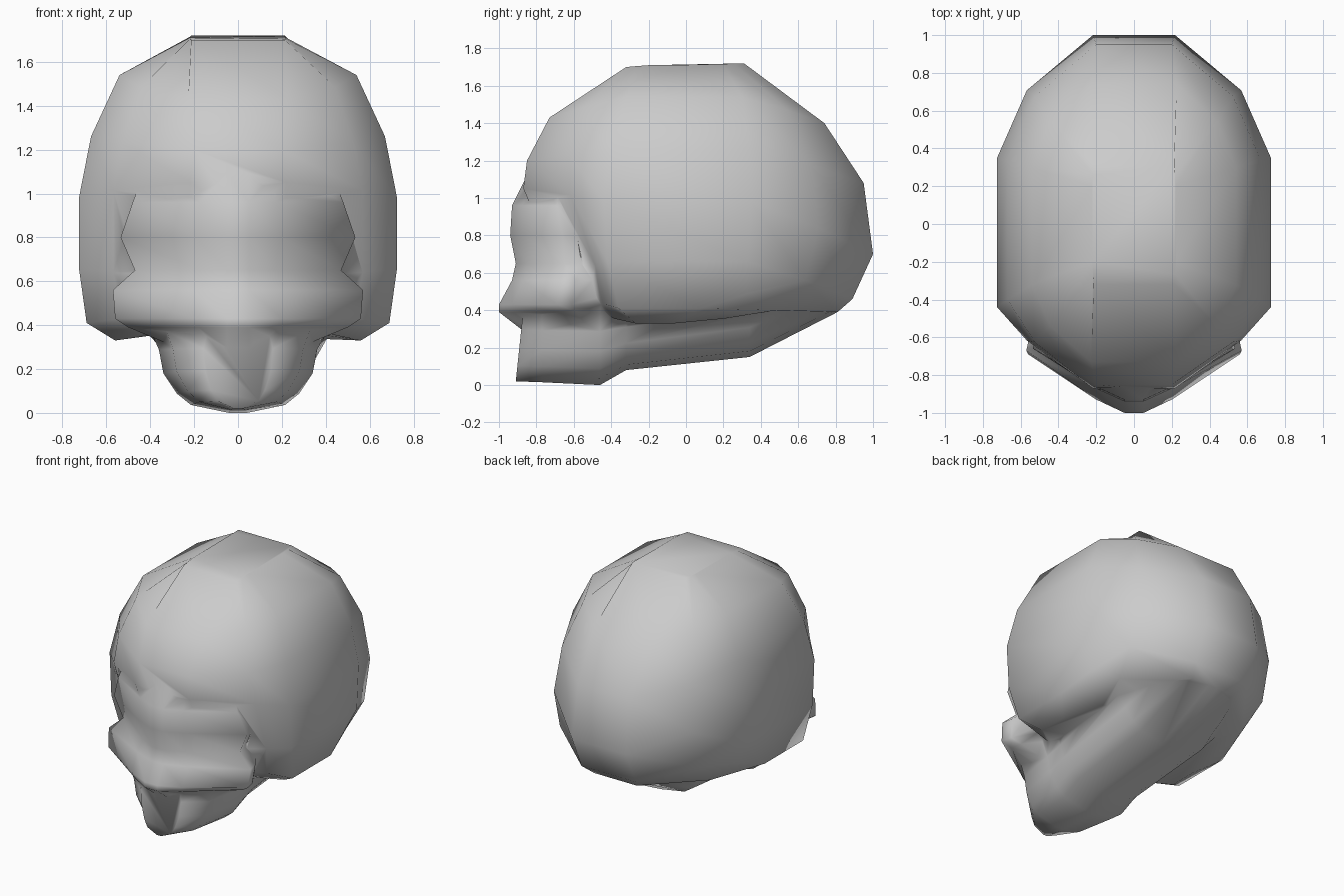
import bpy, bmesh, math

if "Cube" in bpy.data.objects:
    bpy.data.objects.remove(bpy.data.objects["Cube"])


def loft(name, half_rings):
    """Mirror each half ring across x, bridge them in order and cap both ends."""
    bm = bmesh.new()
    rings = []
    for half in half_rings:
        full = half + [(-x, y, z) for x, y, z in reversed(half)]
        rings.append([bm.verts.new(p) for p in full])
    n = len(rings[0])
    for a, b in zip(rings, rings[1:]):
        for i in range(n):
            j = (i + 1) % n
            bm.faces.new((a[i], a[j], b[j], b[i]))
    bm.faces.new(rings[0])
    bm.faces.new(rings[-1])
    bmesh.ops.recalc_face_normals(bm, faces=bm.faces[:])
    mesh = bpy.data.meshes.new(name)
    bm.to_mesh(mesh)
    bm.free()
    obj = bpy.data.objects.new(name, mesh)
    bpy.context.collection.objects.link(obj)
    return obj


def mix(a, b, t):
    return a + (b - a) * t


# Cranium: tilted octagonal rings, from the crown down
def cranium_ring(zf, zs, zb, yf, y1, y2, yb, w, k, p):
    return [(w * k, yf, zf),
            (w * mix(k, 1, 0.69), mix(y1, yf, p), mix(zs, zf, 0.5)),
            (w, y1, zs), (w, y2, zs),
            (w * mix(k, 1, 0.69), mix(y2, yb, 0.55), mix(zs, zb, 0.5)),
            (w * k, yb, zb)]


# front/side/back z, front y, side y range, back y, half width,
# flat fraction, fullness of the front corner
skull = loft("skull", [cranium_ring(*r) for r in (
    (1.70, 1.71, 1.72, -0.32, -0.20, 0.20, 0.31, 0.22, 0.97, 0.55),
    (1.43, 1.54, 1.40, -0.73, -0.32, 0.30, 0.74, 0.54, 0.42, 0.54),
    (1.20, 1.26, 1.08, -0.85, -0.40, 0.34, 0.95, 0.67, 0.30, 0.50),
    (1.05, 0.98, 0.70, -0.87, -0.44, 0.35, 1.00, 0.725, 0.30, 0.41),
    (0.62, 0.66, 0.46, -0.68, -0.42, 0.33, 0.89, 0.725, 0.30, 0.25),
    (0.45, 0.41, 0.39, -0.56, -0.36, 0.08, 0.81, 0.69, 0.25, 0.35),
    (0.38, 0.33, 0.38, -0.50, -0.27, -0.06, 0.42, 0.56, 0.30, 0.50))])


# Face band: brow, eye level and upper jaw wrapping the front
def face_ring(z, yf, w, yc):
    return [(0.05, yf, z), (0.36 * w, mix(yf, yc, 0.23), z),
            (w, yc, z), (w * 0.97, yc + 0.08, z), (w * 0.75, -0.40, z)]


face = loft("face", [face_ring(*r) for r in (
    (1.12, -0.85, 0.42, -0.67), (0.96, -0.93, 0.48, -0.69),
    (0.80, -0.94, 0.535, -0.66), (0.65, -0.91, 0.47, -0.65),
    (0.56, -0.93, 0.57, -0.67), (0.43, -1.00, 0.56, -0.69),
    (0.39, -1.00, 0.50, -0.66), (0.29, -0.87, 0.26, -0.60))])


# Lower jaw and skull base: rounded trough running front to back
def jaw_ring(y, w, zb, zt, flare, lean):
    shape = ((0.12, 0), (0.63, 0.09), (0.82, 0.22), (1, 0.45),
             (1 + (flare - 1) * 0.3, 0.72), (flare, 1))
    return [(w * fx, y + lean * fz, mix(zb, zt, fz)) for fx, fz in shape]


jaw = loft("jaw_and_base", [jaw_ring(*r) for r in (
    (-0.91, 0.15, 0.02, 0.40, 1.2, 0.04),
    (-0.77, 0.28, 0.015, 0.40, 1.2, 0.0),
    (-0.46, 0.34, 0.00, 0.40, 1.2, 0.0),
    (-0.32, 0.34, 0.08, 0.40, 1.25, 0.0),
    (0.34, 0.36, 0.15, 0.50, 1.80, 0.0),
    (0.81, 0.30, 0.39, 0.56, 1.05, -0.15))])

# Fuse the parts into one continuous surface
bpy.context.view_layer.objects.active = skull
bpy.ops.object.select_all(action='DESELECT')
skull.select_set(True)
for part in (face, jaw):
    mod = skull.modifiers.new("fuse", 'BOOLEAN')
    mod.operation = 'UNION'
    mod.solver = 'EXACT'
    mod.object = part
    bpy.ops.object.modifier_apply(modifier=mod.name)
    bpy.data.objects.remove(part)

# Weld slivers along the seams, then shade smooth
bm = bmesh.new()
bm.from_mesh(skull.data)
bmesh.ops.remove_doubles(bm, verts=bm.verts[:], dist=0.02)
bm.to_mesh(skull.data)
bm.free()
bpy.ops.object.shade_smooth_by_angle(angle=math.radians(120))
